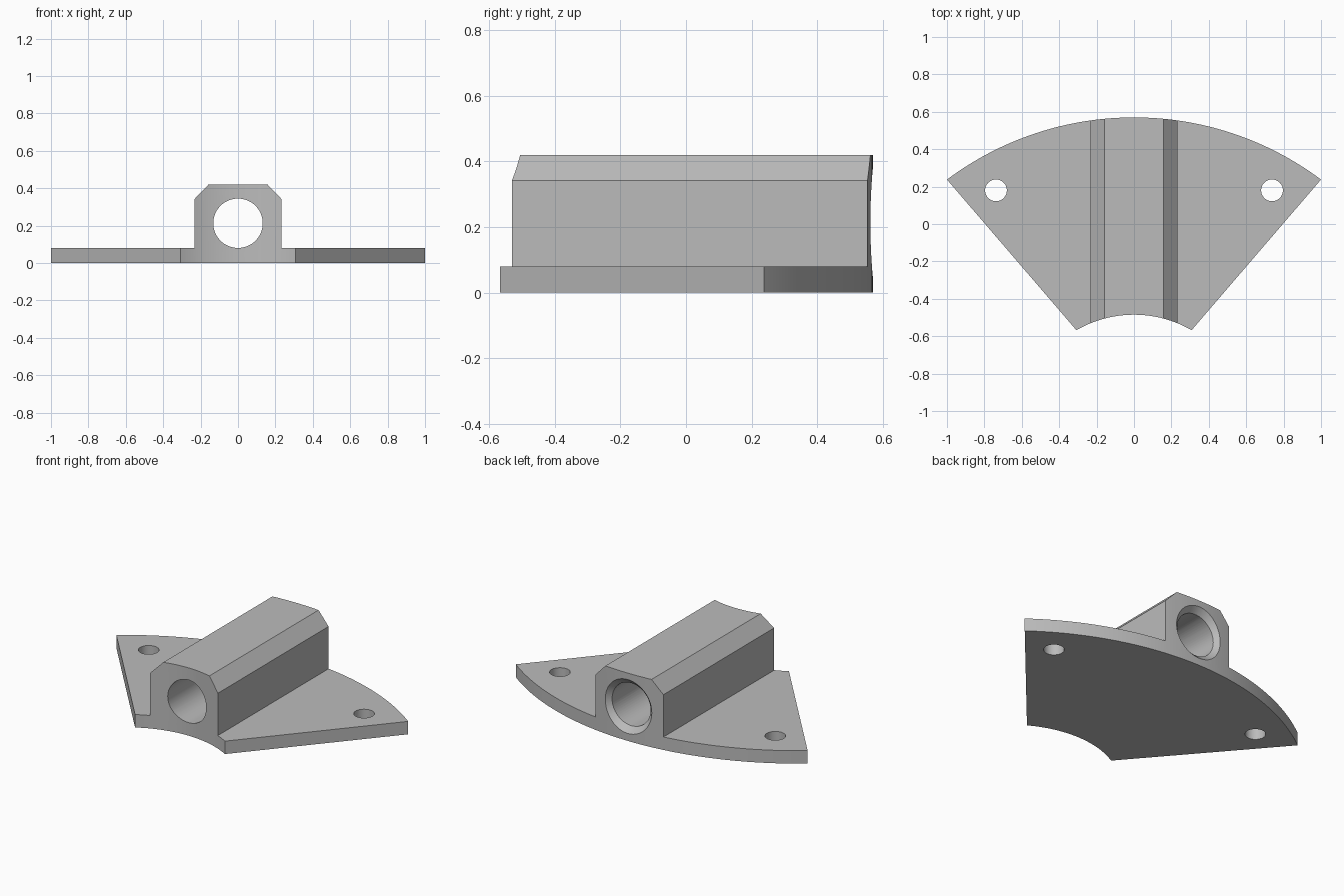
import bpy, bmesh, math
from mathutils import Matrix, Vector

cube = bpy.data.objects.get("Cube")
if cube:
    bpy.data.objects.remove(cube, do_unlink=True)

grey = bpy.data.materials.new("light grey")
grey.use_nodes = True
colour = (0.5, 0.5, 0.5, 1)
grey.diffuse_color = colour
grey.node_tree.nodes["Principled BSDF"].inputs["Base Color"].default_value = colour


def prism(name, outline, offset):
    """Extrude a closed outline of 3D points along an offset vector."""
    bm = bmesh.new()
    face = bm.faces.new([bm.verts.new(p) for p in outline])
    result = bmesh.ops.extrude_face_region(bm, geom=[face])
    moved = [g for g in result["geom"] if isinstance(g, bmesh.types.BMVert)]
    bmesh.ops.translate(bm, verts=moved, vec=Vector(offset))
    bmesh.ops.recalc_face_normals(bm, faces=bm.faces)
    return finish(name, bm)


def cone(name, r1, r2, depth, matrix):
    bm = bmesh.new()
    bmesh.ops.create_cone(bm, cap_ends=True, segments=64, radius1=r1,
                          radius2=r2, depth=depth, matrix=matrix)
    return finish(name, bm)


def finish(name, bm):
    mesh = bpy.data.meshes.new(name)
    bm.to_mesh(mesh)
    bm.free()
    mesh.materials.append(grey)
    ob = bpy.data.objects.new(name, mesh)
    bpy.context.collection.objects.link(ob)
    return ob


def combine(target, tool, operation):
    """Apply a boolean and discard the tool."""
    mod = target.modifiers.new("cut", 'BOOLEAN')
    mod.operation, mod.object, mod.solver = operation, tool, 'EXACT'
    bpy.context.view_layer.objects.active = target
    bpy.ops.object.modifier_apply(modifier=mod.name)
    bpy.data.objects.remove(tool, do_unlink=True)


def arc(radius, half_width, steps):
    """Points from -x to +x on an arc about the shared centre."""
    limit = math.asin(half_width / radius)
    angles = [limit * (2 * i / steps - 1) for i in range(steps + 1)]
    return [(radius * math.sin(a), radius * math.cos(a) - 1.1, -0.1) for a in angles]


# Cross-section: thin plate with a chamfered tube housing on top
half = [(1.1, 0), (1.1, 0.08), (0.233, 0.08), (0.233, 0.342), (0.158, 0.42)]
section = half + [(-x, z) for x, z in reversed(half)]
bracket = prism("mounting_bracket", [(x, -0.8, z) for x, z in section], (0, 1.6, 0))

# Trim to the fan-shaped plan
fan = arc(1.67, 1.0, 64) + arc(0.615, 0.308, 32)[::-1]
combine(bracket, prism("fan_plan", fan, (0, 0, 0.8)), 'INTERSECT')

# Tube bore with a countersunk back mouth
turn = Matrix.Rotation(-math.pi / 2, 4, 'X')
bore_z, bore_r = 0.213, 0.132
combine(bracket, cone("bore", bore_r, bore_r, 2,
                      Matrix.Translation((0, 0, bore_z)) @ turn), 'DIFFERENCE')
combine(bracket, cone("countersink", bore_r - 0.02, bore_r + 0.08, 0.1,
                      Matrix.Translation((0, 0.565, bore_z)) @ turn), 'DIFFERENCE')

# Screw holes
for side in (-1, 1):
    combine(bracket, cone("screw_hole", 0.058, 0.058, 1,
                          Matrix.Translation((side * 0.738, 0.18, 0))), 'DIFFERENCE')

bpy.ops.object.select_all(action='DESELECT')
bracket.select_set(True)
bpy.context.view_layer.objects.active = bracket
bpy.ops.object.shade_smooth_by_angle(angle=math.radians(30))
